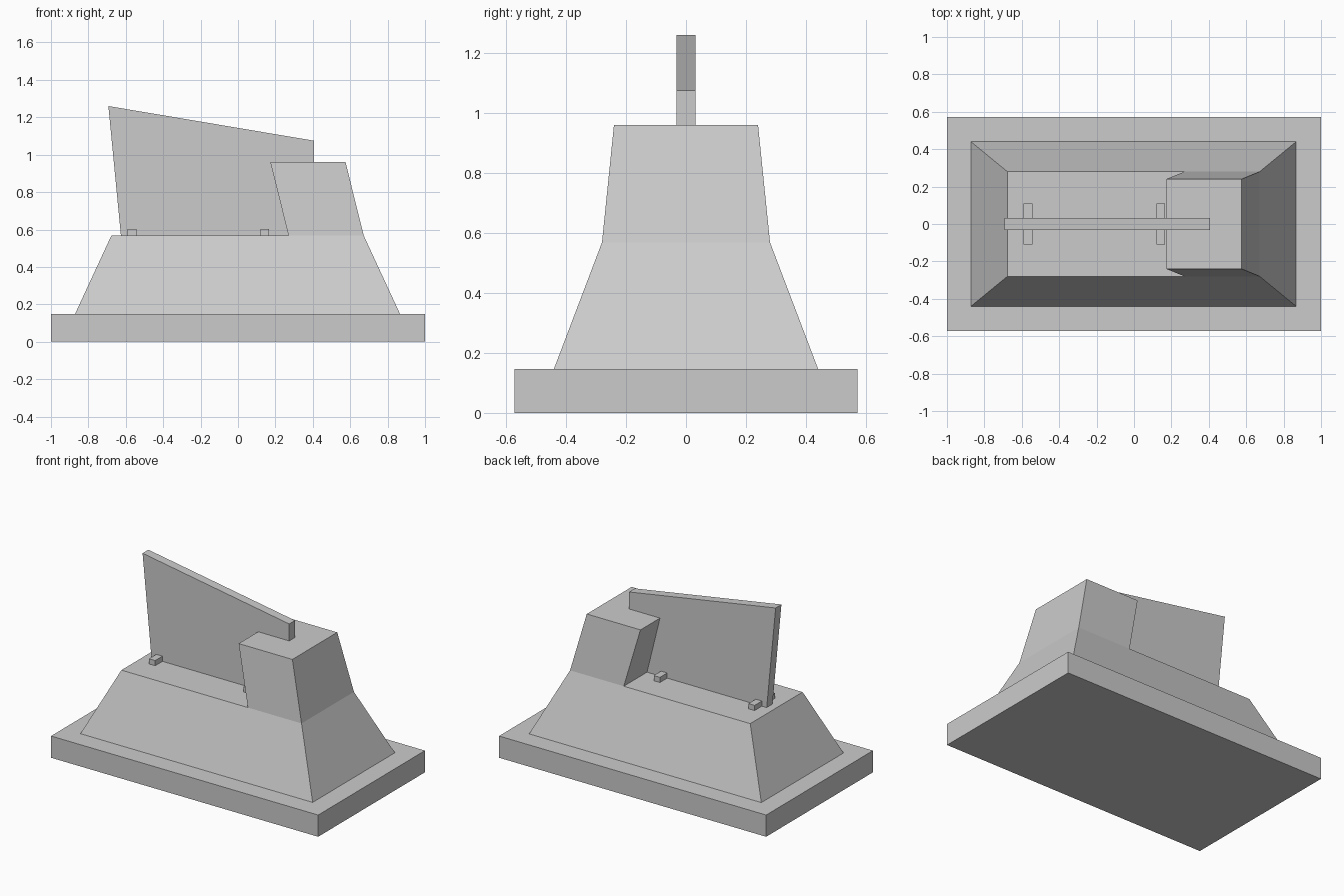
import bpy, bmesh

if "Cube" in bpy.data.objects:
    bpy.data.objects.remove(bpy.data.objects["Cube"])


def finish(name, bm):
    bmesh.ops.recalc_face_normals(bm, faces=bm.faces[:])
    mesh = bpy.data.meshes.new(name)
    bm.to_mesh(mesh)
    bm.free()
    obj = bpy.data.objects.new(name, mesh)
    bpy.context.collection.objects.link(obj)
    return obj


def loft(name, sections):
    """Stack rectangles given as (x_min, x_max, half_depth, z) and close both ends."""
    bm = bmesh.new()
    rings = [[bm.verts.new(p) for p in ((a, -d, z), (b, -d, z), (b, d, z), (a, d, z))]
             for a, b, d, z in sections]
    for lo, hi in zip(rings, rings[1:]):
        for i in range(4):
            j = (i + 1) % 4
            bm.faces.new((lo[i], lo[j], hi[j], hi[i]))
    bm.faces.new(rings[0])
    bm.faces.new(rings[-1])
    return finish(name, bm)


def plate(name, profile, half):
    """Extrude an xz outline symmetrically along y."""
    bm = bmesh.new()
    face = bm.faces.new([bm.verts.new((x, -half, z)) for x, z in profile])
    new = bmesh.ops.extrude_face_region(bm, geom=[face])["geom"]
    bmesh.ops.translate(bm, vec=(0, 2 * half, 0),
                        verts=[v for v in new if isinstance(v, bmesh.types.BMVert)])
    return finish(name, bm)


DECK = 0.568

# Base slab with the sloping pedestal rising from it
loft("pedestal", [(-1, 1, 0.571, 0), (-1, 1, 0.571, 0.147),
                  (-0.872, 0.867, 0.44, 0.147), (-0.677, 0.672, 0.28, DECK)])

# Leaning block at the right end
loft("leaning_block", [(0.27, 0.672, 0.28, DECK), (0.173, 0.575, 0.24, 0.96)])

# Thin upright fin, running into the block
plate("fin", [(-0.626, DECK), (0.405, DECK), (0.405, 1.075), (-0.693, 1.26)], 0.031)

# Small cross pegs under the fin
for name, x in (("left_peg", -0.567), ("right_peg", 0.142)):
    loft(name, [(x - 0.023, x + 0.023, 0.109, DECK), (x - 0.023, x + 0.023, 0.109, 0.603)])
